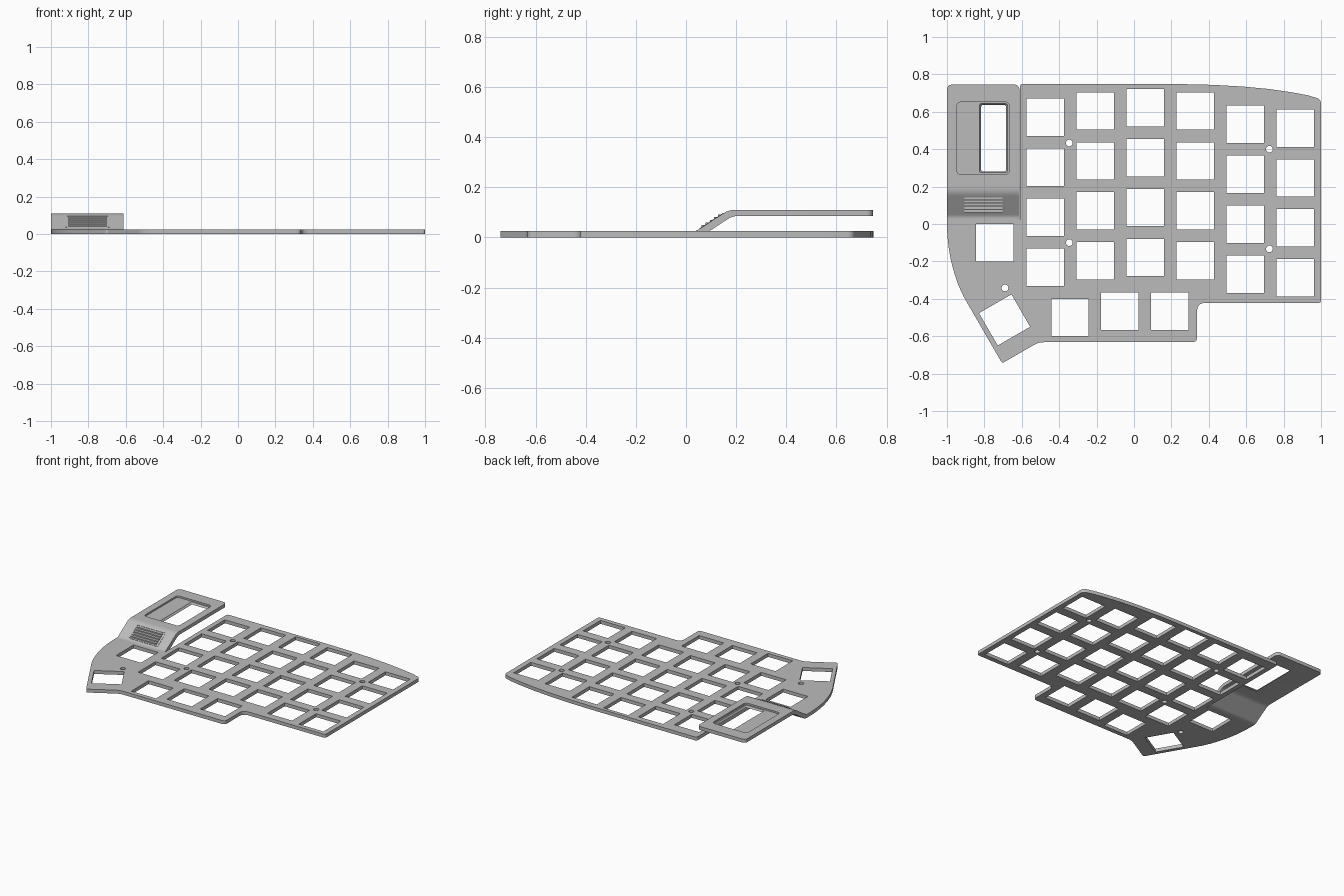
import bpy
import bmesh
from math import sin, cos, pi, radians
from mathutils import Vector

if "Cube" in bpy.data.objects:
    bpy.data.objects.remove(bpy.data.objects["Cube"])

grey = bpy.data.materials.new("plain_grey")
grey.use_nodes = True
grey.diffuse_color = (0.5, 0.5, 0.5, 1)
grey.node_tree.nodes["Principled BSDF"].inputs["Base Color"].default_value = (0.5, 0.5, 0.5, 1)

THICK = 0.025


def add_mesh(name, bm):
    bmesh.ops.recalc_face_normals(bm, faces=bm.faces)
    mesh = bpy.data.meshes.new(name)
    bm.to_mesh(mesh)
    bm.free()
    mesh.materials.append(grey)
    obj = bpy.data.objects.new(name, mesh)
    bpy.context.collection.objects.link(obj)
    return obj


def smooth(obj):
    bpy.ops.object.select_all(action='DESELECT')
    obj.select_set(True)
    bpy.context.view_layer.objects.active = obj
    bpy.ops.object.shade_smooth_by_angle(angle=radians(25))


def rounded(points, steps=5):
    """Round each (x, y, radius) corner with a short quadratic arc."""
    out = []
    for i, (x, y, r) in enumerate(points):
        p = Vector((x, y))
        if not r:
            out.append(p)
            continue
        a = p + (Vector(points[i - 1][:2]) - p).normalized() * r
        b = p + (Vector(points[(i + 1) % len(points)][:2]) - p).normalized() * r
        for k in range(steps + 1):
            t = k / steps
            out.append(a * (1 - t) ** 2 + p * 2 * t * (1 - t) + b * t * t)
    return out


def square(cx, cy, size=0.2, turn=0):
    return [(cx + size * 0.7071 * cos(turn + pi / 4 + k * pi / 2),
             cy + size * 0.7071 * sin(turn + pi / 4 + k * pi / 2)) for k in range(4)]


def circle(cx, cy, r=0.018, n=24):
    return [(cx + r * cos(2 * pi * k / n), cy + r * sin(2 * pi * k / n)) for k in range(n)]


def plate(name, loops, z0, z1):
    """Flat plate: first loop is the rim, the others are holes."""
    curve = bpy.data.curves.new(name, 'CURVE')
    curve.dimensions = '2D'
    curve.fill_mode = 'BOTH'
    curve.extrude = (z1 - z0) / 2
    for loop in loops:
        spline = curve.splines.new('POLY')
        spline.points.add(len(loop) - 1)
        for pt, (x, y) in zip(spline.points, loop):
            pt.co = (x, y, 0, 1)
        spline.use_cyclic_u = True
    tmp = bpy.data.objects.new(name + "_curve", curve)
    bpy.context.collection.objects.link(tmp)
    bpy.context.view_layer.update()
    mesh = bpy.data.meshes.new_from_object(tmp.evaluated_get(bpy.context.evaluated_depsgraph_get()))
    bm = bmesh.new()
    bm.from_mesh(mesh)
    bpy.data.objects.remove(tmp)
    bpy.data.meshes.remove(mesh)
    bmesh.ops.remove_doubles(bm, verts=bm.verts, dist=1e-5)
    bmesh.ops.translate(bm, verts=bm.verts, vec=(0, 0, (z0 + z1) / 2))
    return add_mesh(name, bm)


def side_prism(bm, profile, x0, x1):
    """Extrude a (y, z) profile along x."""
    face = bm.faces.new([bm.verts.new((x0, y, z)) for y, z in profile])
    res = bmesh.ops.extrude_face_region(bm, geom=[face])
    verts = [v for v in res["geom"] if isinstance(v, bmesh.types.BMVert)]
    bmesh.ops.translate(bm, verts=verts, vec=(x1 - x0, 0, 0))


def loft(name, low, high, z0, z1):
    """Solid between two matching loops, used as a cutter."""
    bm = bmesh.new()
    a = [bm.verts.new((x, y, z0)) for x, y in low]
    b = [bm.verts.new((x, y, z1)) for x, y in high]
    bm.faces.new(a)
    bm.faces.new(b)
    for i in range(len(a)):
        j = (i + 1) % len(a)
        bm.faces.new((a[i], a[j], b[j], b[i]))
    obj = add_mesh(name, bm)
    obj.hide_render = True
    return obj


def cut(obj, cutter):
    mod = obj.modifiers.new("cut", 'BOOLEAN')
    mod.operation = 'DIFFERENCE'
    mod.solver = 'EXACT'
    mod.object = cutter
    bpy.context.view_layer.objects.active = obj
    bpy.ops.object.modifier_apply(modifier=mod.name)
    bpy.data.objects.remove(cutter)


def rect(x0, x1, y0, y1, r):
    return rounded([(x0, y0, r), (x1, y0, r), (x1, y1, r), (x0, y1, r)])


# Switch plate rim, clockwise from the inner back corner
rim = rounded([
    (-0.61, 0.748, 0.015), (0.25, 0.748, 0), (0.42, 0.744, 0), (0.58, 0.735, 0),
    (0.72, 0.722, 0), (0.85, 0.703, 0), (0.93, 0.688, 0), (1, 0.667, 0.025),
    (1, -0.422, 0.015), (0.337, -0.422, 0.045), (0.337, -0.632, 0.025),
    (-0.51, -0.632, 0.03), (-0.705, -0.745, 0.015), (-0.91, -0.39, 0),
    (-0.94, -0.325, 0), (-0.963, -0.255, 0), (-0.98, -0.19, 0), (-0.991, -0.125, 0),
    (-0.998, -0.06, 0), (-1, 0, 0), (-1, 0.025, 0), (-0.61, 0.025, 0)])

# Key openings: staggered columns, then the thumb keys
holes = []
for col, top in enumerate((0.57, 0.604, 0.622, 0.604, 0.533, 0.513)):
    for row in range(4):
        holes.append(square(-0.475 + col * 0.2674, top - row * 0.267))
for x, y in ((-0.744, -0.1), (-0.342, -0.5), (-0.077, -0.467), (0.192, -0.467)):
    holes.append(square(x, y))
holes.append(square(-0.692, -0.513, turn=radians(30)))

# Screw holes
for x, y in ((-0.346, 0.433), (0.724, 0.4), (-0.346, -0.1), (0.724, -0.133), (-0.69, -0.342)):
    holes.append(circle(x, y))
smooth(plate("switch_plate", [rim] + holes, 0, THICK))

# Raised cover: ramp and deck in one bent sheet
bm = bmesh.new()
side_prism(bm, rounded([
    (0.025, 0, 0), (0.055, 0, 0.015), (0.185, 0.085, 0.02), (0.745, 0.085, 0),
    (0.745, 0.11, 0), (0.17, 0.11, 0.025), (0.04, 0.025, 0.012), (0.025, 0.025, 0)]), -1, -0.613)
corners = [e for e in bm.edges if all(v.co.y > 0.74 for v in e.verts)
           and abs(e.verts[0].co.x - e.verts[1].co.x) < 0.01]
bmesh.ops.bevel(bm, geom=corners, offset=0.025, segments=5, profile=0.5, affect='EDGES')
cover = add_mesh("raised_cover", bm)

# Shallow recess and chamfered display window in the deck
cut(cover, loft("recess_cutter", *[rect(-0.947, -0.666, 0.265, 0.652, 0.025)] * 2, 0.098, 0.15))
cut(cover, loft("window_cutter", rect(-0.813, -0.688, 0.285, 0.632, 0.006),
                rect(-0.827, -0.676, 0.274, 0.644, 0.012), 0.08, 0.0985))
smooth(cover)

# Stepped grip ribs on the ramp, with a thin surround
bm = bmesh.new()
slope = 0.085 / 0.13


def ramp_z(y):
    return 0.025 + (y - 0.04) * slope


for k in range(5):
    y0 = 0.062 + k * 0.0165
    y1 = y0 + 0.0125
    side_prism(bm, [(y0, ramp_z(y0) - 0.004), (y0, ramp_z(y1) + 0.001),
                    (y1, ramp_z(y1) + 0.001), (y1, ramp_z(y1) - 0.004)], -0.905, -0.703)
add_mesh("grip_ribs", bm)

bm = bmesh.new()
for x0, x1, y0, y1 in ((-0.921, -0.913, 0.056, 0.147), (-0.695, -0.687, 0.056, 0.147),
                       (-0.913, -0.695, 0.053, 0.057), (-0.913, -0.695, 0.146, 0.15)):
    side_prism(bm, [(y0, ramp_z(y0) - 0.003), (y1, ramp_z(y1) - 0.003),
                    (y1, ramp_z(y1) + 0.002), (y0, ramp_z(y0) + 0.002)], x0, x1)
add_mesh("grip_surround", bm)
